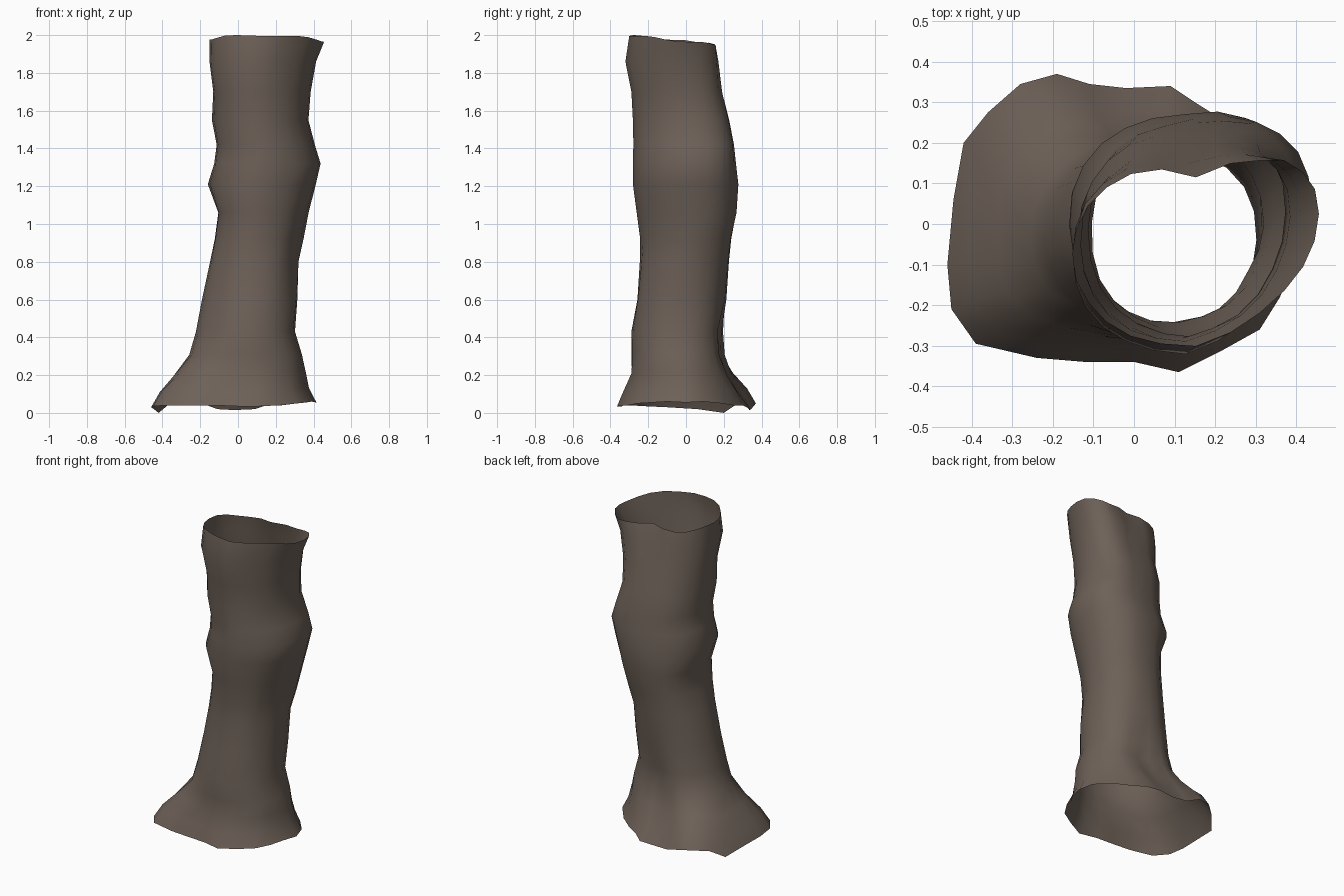
import bpy, bmesh, math
from mathutils import Vector, noise

# Trunk sections: z, left x, right x, front y, back y, lean of right side to back
SECTIONS = [
    (0.12, -.42, .37, -.335, .325, 0), (0.21, -.345, .36, -.295, .26, 0),
    (0.31, -.26, .34, -.29, .215, 0), (0.43, -.22, .30, -.285, .205, 0),
    (0.60, -.19, .315, -.26, .215, 0), (0.80, -.15, .32, -.245, .225, .01),
    (0.92, -.125, .345, -.245, .24, .02), (1.06, -.11, .37, -.26, .265, .03),
    (1.21, -.16, .41, -.28, .275, .04), (1.32, -.125, .435, -.28, .26, .05),
    (1.42, -.11, .405, -.28, .25, .06), (1.55, -.135, .375, -.285, .225, .06),
    (1.70, -.13, .385, -.29, .185, .07), (1.86, -.155, .41, -.32, .165, .09),
    (2.00, -.15, .455, -.30, .15, .10)]

# Root rim outline, every 15 degrees anticlockwise from +x: x, y, z
RIM = [
    (.415, 0, .055), (.39, .09, .06), (.31, .19, .05), (.23, .25, .04),
    (.15, .30, .04), (.09, .34, .02), (-.02, .335, .015), (-.11, .345, .02),
    (-.19, .37, .05), (-.28, .345, .06), (-.36, .275, .05), (-.42, .20, 0),
    (-.445, .06, .02), (-.46, -.1, .03), (-.45, -.21, .035), (-.39, -.295, .04),
    (-.24, -.33, .04), (-.12, -.34, .04), (0, -.34, .035), (.11, -.365, .035),
    (.22, -.31, .04), (.31, -.26, .05), (.36, -.18, .055), (.39, -.1, .06)]

# Local dents: angle, z, angular width, height, depth
DENTS = [(80, .28, 16, .22, .045), (90, 2.0, 12, .15, .035),
         (160, .95, 20, .15, .015), (330, .9, 15, .15, .015),
         (225, .45, 25, .25, .025)]
N = len(RIM)


def ring(z, l, r, f, b, lean):
    """One cross-section, taking on the root outline near the ground."""
    cx, cy, hx, hy = (l + r) / 2, (f + b) / 2, (r - l) / 2, (b - f) / 2
    w = max(0, min(1, 1 - (z - .1) / .26)) ** 1.3
    pts = []
    for i, (bx, by, bz) in enumerate(RIM):
        a = math.tau * i / N
        c, s = math.cos(a), math.sin(a)
        e = 2 / 2.15
        ux, uy = (math.copysign(abs(t) ** e, t) for t in (c, s))
        ux += (((bx + .025) / .435) - ux) * w
        uy += (by / .367 - uy) * w
        y = min(cy + hy * uy + lean * max(ux, 0), b + .012 * max(ux, 0))
        p = Vector((cx + hx * ux, y, z + (bz - .04) * w))
        d = noise.noise(p * 6) * .008
        for da, dz, wa, wz, depth in DENTS:
            d -= depth * math.exp(-((i * 360 / N - da) / wa) ** 2 - ((z - dz) / wz) ** 2)
        p += Vector((c, s, 0)) * d
        if z > 1.95:                       # sloping top rim
            p.z = min(2.0, 2.0 - .11 * (p.y + .3) + .006 * math.sin(5 * a))
        pts.append(p)
    return pts


bark = bpy.data.materials.new("grey brown bark")
bark.diffuse_color = (0.155, 0.120, 0.098, 1)

# Hollow trunk: open shell lofted through the rings
bm = bmesh.new()
rings = [[Vector(p) for p in RIM]] + [ring(*s) for s in SECTIONS]
loops = [[bm.verts.new(p) for p in pts] for pts in rings]
for lo, hi in zip(loops, loops[1:]):
    for i in range(N):
        j = (i + 1) % N
        bm.faces.new((lo[i], lo[j], hi[j], hi[i])).smooth = True
mesh = bpy.data.meshes.new("hollow_trunk")
bm.to_mesh(mesh)
bm.free()
mesh.materials.append(bark)
trunk = bpy.data.objects.new("hollow_trunk", mesh)
bpy.context.collection.objects.link(trunk)
